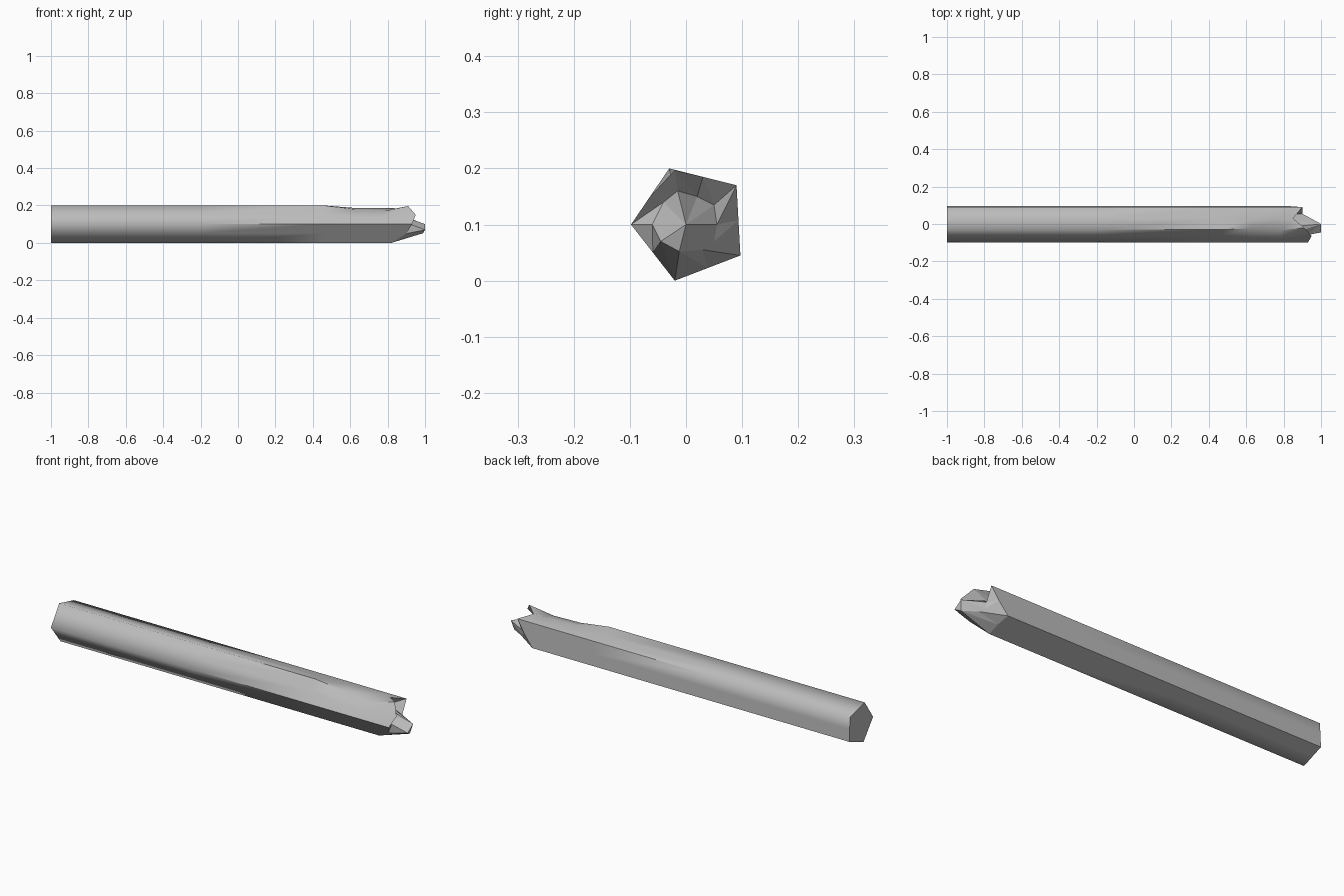
import bpy
import bmesh
from mathutils import Vector

default_cube = bpy.data.objects.get("Cube")
if default_cube:
    bpy.data.objects.remove(default_cube, do_unlink=True)


def make_material(name, colour):
    material = bpy.data.materials.new(name)
    material.use_nodes = True
    material.diffuse_color = colour
    material.node_tree.nodes["Principled BSDF"].inputs["Base Color"].default_value = colour
    return material


# Five-sided outline (y, z), with a midpoint added on every side
corners = [Vector(p) for p in
           ((-0.03, 0.2), (0.09, 0.17), (0.097, 0.045), (-0.02, 0.0), (-0.098, 0.1))]
outline = []
for index, corner in enumerate(corners):
    outline += [corner, (corner + corners[(index + 1) % len(corners)]) / 2]
count = len(outline)

bm = bmesh.new()


def add_ring(stations, chipped=None):
    """One ring of the shaft; chipped moves chosen outline points inwards."""
    ring = []
    for index, (x, point) in enumerate(zip(stations, outline)):
        y, z = (chipped or {}).get(index, point)
        ring.append(bm.verts.new((x, y, z)))
    return ring


def bridge(first, second, smooth, split=False):
    """Join two rings, as smooth quads or as flat triangles."""
    for index in range(count):
        after = (index + 1) % count
        a, b, c, d = first[index], first[after], second[after], second[index]
        faces = [(a, b, c), (a, c, d)] if split else [(a, b, c, d)]
        for corner_verts in faces:
            bm.faces.new(corner_verts).smooth = smooth


# Straight shaft, with a shallow chip along its top ridge
rings = [
    add_ring([-1] * count),
    add_ring([-0.2] * count),
    add_ring([0.46] * count),
    add_ring([0.62] * count, {0: (-0.025, 0.18), 1: (0.022, 0.187), 9: (-0.07, 0.14)}),
    add_ring([0.78] * count, {0: (-0.035, 0.17), 1: (0.025, 0.186), 9: (-0.07, 0.14)}),
    # Jagged rim: each outline point snaps off at its own length
    add_ring([0.91, 0.85, 0.9, 0.86, 0.81, 0.82, 0.82, 0.9, 0.93, 0.95],
             {0: (-0.02, 0.197)}),
]
for first, second in zip(rings, rings[1:]):
    bridge(first, second, smooth=True, split=second is rings[-1])

# Splintered break, rising to a tongue beside the centre
splinters = [(0.84, -0.015, 0.16), (0.79, 0.02, 0.15), (0.82, 0.05, 0.135),
             (0.9, 0.055, 0.1), (0.9, 0.05, 0.07), (0.92, 0.03, 0.055),
             (0.99, -0.012, 0.052), (1, -0.045, 0.07), (0.92, -0.06, 0.1),
             (0.88, -0.04, 0.14)]
inner = [bm.verts.new(point) for point in splinters]
bridge(rings[-1], inner, smooth=False, split=True)
tip = bm.verts.new((1, 0, 0.1))
for index in range(count):
    bm.faces.new((inner[index], inner[(index + 1) % count], tip))

# Flat cut at the other end
bm.faces.new(list(reversed(rings[0])))
bmesh.ops.recalc_face_normals(bm, faces=bm.faces[:])

# Long edges are soft on the far half and crisp towards the break
for edge in bm.edges:
    flat = any(not face.smooth for face in edge.link_faces)
    crisp = all(v.co.x > -0.3 for v in edge.verts) and edge.calc_face_angle(0) > 0.6
    edge.smooth = not (flat or crisp)

# Crisp lower edge along the whole back
for first, second in zip(rings, rings[1:]):
    edge = bm.edges.get((first[4], second[4]))
    if edge:
        edge.smooth = False

mesh = bpy.data.meshes.new("broken_shaft")
bm.to_mesh(mesh)
bm.free()
mesh.materials.append(make_material("plain_grey", (0.5, 0.5, 0.5, 1)))
shaft = bpy.data.objects.new("broken_shaft", mesh)
bpy.context.collection.objects.link(shaft)
